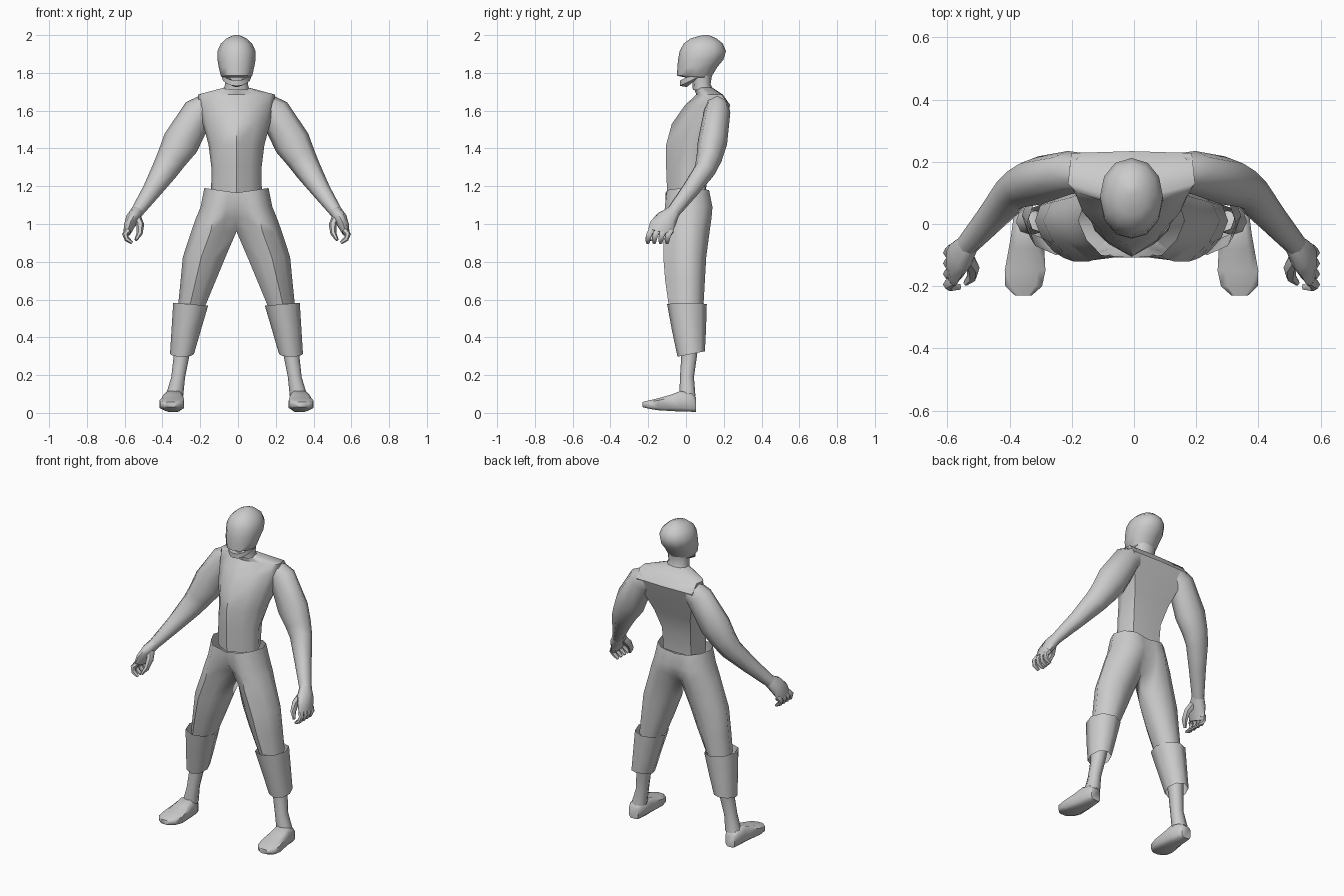
import bpy, bmesh, math
from mathutils import Vector

if "Cube" in bpy.data.objects:
    bpy.data.objects.remove(bpy.data.objects["Cube"])

CX = -0.008  # centre line of the body
grey = bpy.data.materials.new("plain_grey")
grey.diffuse_color = (0.6, 0.6, 0.6, 1)
grey.use_nodes = True
grey.node_tree.nodes["Principled BSDF"].inputs["Base Color"].default_value = grey.diffuse_color


def skin(name, rings, side=1, start=True, end=True, angle=60, mirror=False):
    """Join equal rings of points into a surface, flipped when side = -1."""
    bm = bmesh.new()
    vs = [[bm.verts.new((side * p[0], p[1], p[2])) for p in r] for r in rings]
    n = len(vs[0])
    for a, b in zip(vs, vs[1:]):
        for i in range(n):
            j = (i + 1) % n
            quad = (a[i], a[j], b[j], b[i])
            if any(abs(v.co.x) > 1e-5 for v in quad):  # no wall on the centre line
                bm.faces.new(quad)
    if start:
        bm.faces.new(vs[0])
    if end:
        bm.faces.new(vs[-1])
    bmesh.ops.recalc_face_normals(bm, faces=bm.faces)
    me = bpy.data.meshes.new(name)
    bm.to_mesh(me)
    bm.free()
    me.materials.append(grey)
    ob = bpy.data.objects.new(name, me)
    ob.location.x = CX
    bpy.context.collection.objects.link(ob)
    if mirror:
        ob.modifiers.new("mirror", 'MIRROR')
    bpy.ops.object.select_all(action='DESELECT')
    ob.select_set(True)
    bpy.context.view_layer.objects.active = ob
    bpy.ops.object.shade_smooth_by_angle(angle=math.radians(angle))
    return ob


def bounds(sections, axis='z', n=10, power=2.3, turn=0):
    """Rings from (position, x0, x1, low, high) along z or y."""
    out = []
    for t, x0, x1, l, h in sections:
        ring = []
        for i in range(n):
            a = 2 * math.pi * (i + turn) / n + math.pi / 2
            c, s = math.cos(a), math.sin(a)
            x = (x0 + x1) / 2 + (x1 - x0) / 2 * math.copysign(abs(c) ** (2 / power), c)
            w = (l + h) / 2 + (h - l) / 2 * math.copysign(abs(s) ** (2 / power), s)
            ring.append((x, w, t) if axis == 'z' else (x, t, w))
        out.append(ring)
    return out


def tube(path, n=8):
    """Rings across a path of (x, y, z, width, depth)."""
    pts = [Vector(p[:3]) for p in path]
    out = []
    for i, p in enumerate(path):
        t = (pts[min(i + 1, len(pts) - 1)] - pts[max(i - 1, 0)]).normalized()
        u = Vector((0, 1, 0))
        u = (u - t * u.dot(t)).normalized()
        v = t.cross(u)
        out.append([pts[i] + v * p[3] * math.cos(2 * math.pi * k / n)
                    + u * p[4] * math.sin(2 * math.pi * k / n) for k in range(n)])
    return out


# Torso: keeled chest, flat broad back
torso = []
for z, w, yf, ys, yb, k in [(1.165, .134, -.10, .02, .105, .72), (1.30, .133, -.105, .03, .115, .75),
                            (1.42, .148, -.105, .07, .155, .85), (1.53, .178, -.075, .10, .20, .93),
                            (1.63, .198, -.005, .13, .234, .98), (1.685, .204, .055, .13, .195, .97),
                            (1.722, .065, .04, .09, .14, .9)]:
    half = [(.55 * w, yf + .3 * (ys - yf)), (.88 * w, yf + .65 * (ys - yf)),
            (w, ys), (k * w, yb - .006)]
    torso.append([(0, yf, z)] + [(x, y, z) for x, y in half] + [(0, yb, z)]
                 + [(-x, y, z) for x, y in reversed(half)])
skin("torso", torso, start=False, angle=50)

# Neck, head and jaw
skin("neck", bounds([(1.71, -.068, .068, .036, .145), (1.74, -.064, .064, .035, .13),
                     (1.79, -.068, .068, .025, .138)]), start=False, end=False)
skin("head", bounds([(1.775, -.075, .075, .0, .125), (1.785, -.083, .083, -.047, .138),
                     (1.83, -.094, .094, -.046, .165), (1.87, -.101, .101, -.042, .198),
                     (1.915, -.101, .101, -.034, .212), (1.955, -.083, .083, -.012, .195),
                     (1.983, -.052, .052, .025, .16), (2.0, -.015, .015, .09, .12)],
                    n=12, power=2.1))
jaw = []
for i in range(9):
    a = math.pi * i / 8
    c, s = math.cos(a), math.sin(a)
    z = 1.79 - .045 * s
    jaw.append([(k * c * .077, .06 - k * s * .093, z + d)
                for k, d in ((1, .014), (1, -.014), (.6, -.02), (.6, .01))])
skin("jaw", jaw)

# Trousers, half: (height, inner x, outer x, front, back, inner front, inner back)
trouser = []
for z, x0, x1, yf, yb, fi, bi in [(1.178, 0, .17, -.10, .122, -.108, .12),
                                  (1.09, 0, .19, -.112, .14, -.10, .132),
                                  (1.03, 0, .215, -.116, .135, -.055, .115),
                                  (.96, 0, .24, -.12, .125, .0, .06),
                                  (.825, .058, .284, -.12, .107, -.03, .055),
                                  (.70, .11, .296, -.11, .10, -.035, .055),
                                  (.56, .168, .31, -.09, .092, -.03, .05)]:
    w, lift = x1 - x0, .025 if z > 1.17 else 0
    pts = [(x0, fi), (x0 + .28 * w, yf * .65 + fi * .35), (x0 + .57 * w, yf),
           (x0 + .85 * w, yf * .5), (x1, .01), (x0 + .88 * w, yb * .65), (x0 + .55 * w, yb),
           (x0 + .25 * w, yb * .75 + bi * .25), (x0, bi)]
    trouser.append([(x, y, z + lift * ((x - x0) / w - .5)) for x, y in pts])
skin("trousers", trouser, start=False, end=False, angle=70, mirror=True)

for side, tag in ((1, "left"), (-1, "right")):
    # Shin cuff, open tube slanted at both ends
    cuff = bounds([(.575, .15, .335, -.10, .11), (.44, .188, .344, -.075, .106),
                   (.312, .225, .352, -.045, .10)], n=8, power=2.1)
    cuff[0] = [(x, y, z + .08 * (x - .24)) for x, y, z in cuff[0]]
    cuff[-1] = [(x, y, z + .2 * (y - .03)) for x, y, z in cuff[-1]]
    skin("shin_cuff_" + tag, cuff, side, start=False, end=False, angle=75)
    skin("shin_" + tag, bounds([(.36, .238, .33, -.03, .065), (.30, .25, .333, -.025, .058),
                                (.19, .272, .345, -.032, .042), (.09, .282, .375, -.035, .05)],
                               n=8), side, start=False, end=False)
    # Foot, heel to toe
    skin("foot_" + tag, bounds([(.053, .305, .37, .004, .085), (.03, .292, .38, .004, .105),
                                (-.03, .282, .388, .005, .118), (-.08, .278, .397, .008, .098),
                                (-.15, .274, .41, .013, .078), (-.2, .285, .408, .022, .066),
                                (-.23, .32, .375, .03, .058)],
                               axis='y', n=8, power=4, turn=.5), side)
    # Arm from shoulder to wrist
    skin("arm_" + tag, tube([(.15, .165, 1.625, .068, .062), (.2, .165, 1.595, .084, .07),
                             (.295, .14, 1.43, .098, .078), (.345, .122, 1.345, .08, .068),
                             (.38, .1, 1.285, .07, .058), (.45, .02, 1.175, .05, .048),
                             (.53, -.07, 1.06, .033, .038)]), side, start=False, end=False)
    # Palm
    skin("palm_" + tag, tube([(.525, -.065, 1.067, .033, .037), (.55, -.1, 1.03, .036, .058),
                              (.57, -.13, .985, .028, .066), (.578, -.14, .955, .02, .062)]), side,
         start=False)
    # Curled fingers
    for k in range(4):
        y = -.19 + k * .034
        skin("finger_%d_%s" % (k + 1, tag),
             tube([(.574, y + .008, .965, .018, .018), (.59, y - .005, .945, .016, .017),
                   (.58, y - .012, .92, .014, .015), (.552, y - .012, .9, .008, .01)], n=6), side,
             start=False)
    # Thumb
    skin("thumb_" + tag, tube([(.525, -.11, 1.03, .022, .024), (.509, -.14, .995, .021, .022),
                               (.513, -.17, .95, .016, .018), (.533, -.19, .915, .008, .009)],
                              n=6), side, start=False)
